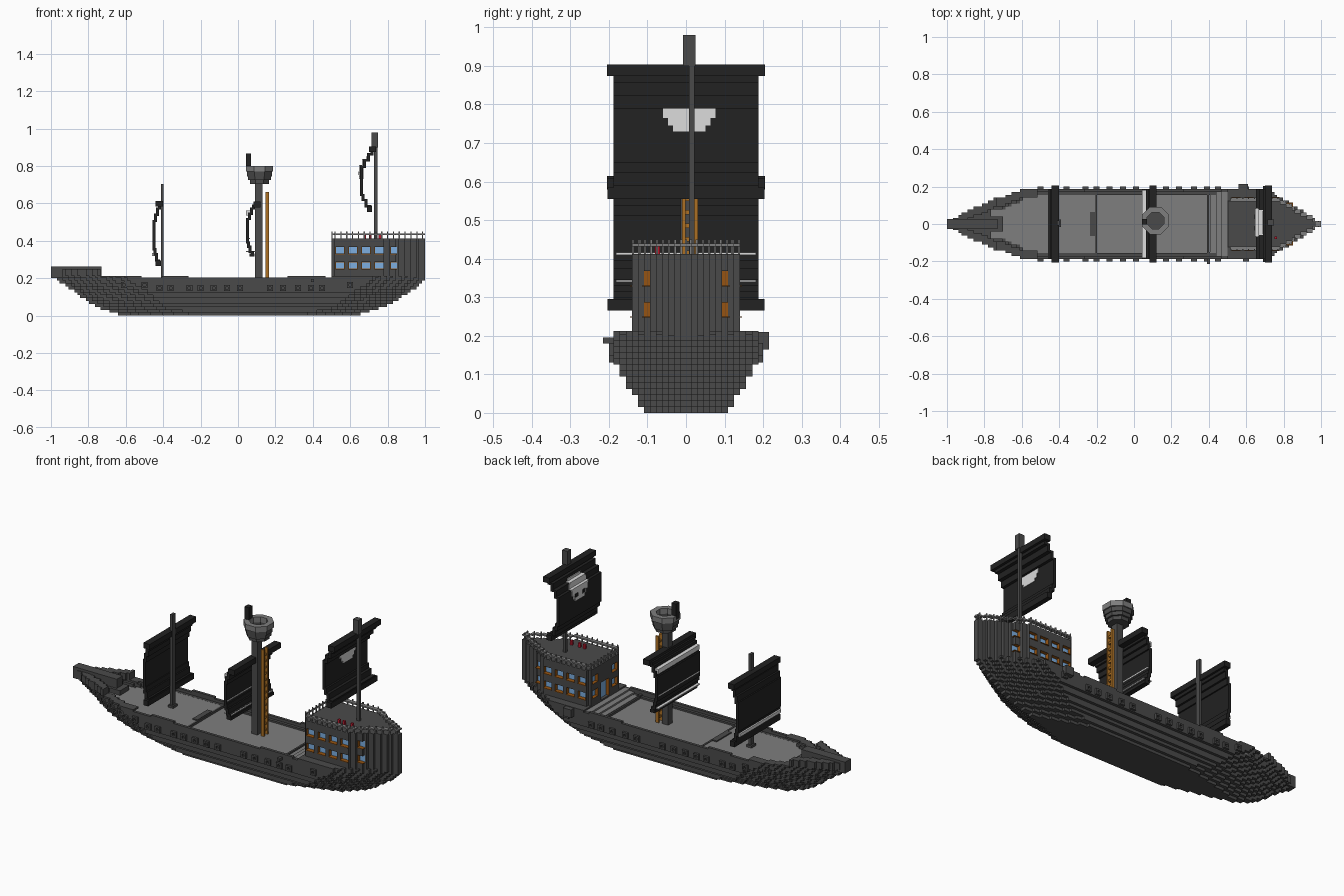
import bpy, bmesh, math

if "Cube" in bpy.data.objects:
    bpy.data.objects.remove(bpy.data.objects["Cube"])

V = 1 / 64  # block size used for all stepping


def srgb(c):
    c /= 255
    return c / 12.92 if c <= 0.04045 else ((c + 0.055) / 1.055) ** 2.4


def mat(name, r, g, b):
    m = bpy.data.materials.new(name)
    m.diffuse_color = (srgb(r), srgb(g), srgb(b), 1)
    m.use_nodes = True
    m.node_tree.nodes["Principled BSDF"].inputs["Base Color"].default_value = m.diffuse_color
    return m


HULL = mat("charcoal", 74, 74, 74)
DECK = mat("deck grey", 126, 126, 126)
SAIL = mat("sail black", 34, 34, 34)
PALE = mat("pale grey", 220, 220, 220)
FRAME = mat("orange brown", 150, 84, 18)
LADDER = mat("ladder wood", 172, 112, 36)
GLASS = mat("window blue", 125, 175, 225)
RED = mat("red", 185, 25, 45)


def finish(name, bm, m):
    me = bpy.data.meshes.new(name)
    bmesh.ops.recalc_face_normals(bm, faces=bm.faces)
    bm.to_mesh(me)
    bm.free()
    me.materials.append(m)
    ob = bpy.data.objects.new(name, me)
    bpy.context.collection.objects.link(ob)
    return ob


def prism(bm, pts, z0, z1):
    lo = [bm.verts.new((x, y, z0)) for x, y in pts]
    hi = [bm.verts.new((x, y, z1)) for x, y in pts]
    bm.faces.new(lo[::-1])
    bm.faces.new(hi)
    n = len(pts)
    for i in range(n):
        j = (i + 1) % n
        bm.faces.new((lo[i], lo[j], hi[j], hi[i]))


def box(bm, x0, x1, y0, y1, z0, z1):
    prism(bm, [(x0, y0), (x1, y0), (x1, y1), (x0, y1)], z0, z1)


def boxes(name, m, items):
    bm = bmesh.new()
    for b in items:
        box(bm, *b)
    return finish(name, bm, m)


def lerp(pts, t):
    for (a, u), (b, w) in zip(pts, pts[1:]):
        if t <= b:
            return u + (w - u) * max(0, t - a) / (b - a)
    return pts[-1][1]


BOW = [(0, -.62), (.03, -.71), (.06, -.78), (.1, -.84), (.14, -.89), (.17, -.935), (.2, -.97), (.22, -1)]
STERN = [(0, .64), (.03, .73), (.06, .82), (.1, .88), (.14, .94), (.17, .97), (.2, 1)]
BEAM = [(0, .1), (.03, .125), (.05, .14), (.07, .155), (.12, .175), (.16, .19)]


def hull_w(x, z):
    a, b, w = lerp(BOW, z), lerp(STERN, z), lerp(BEAM, z)
    s = min(1, max(0, x - a) / .4) ** .8
    e = min(1, max(0, b - x) / .3) ** .9
    return w * min(s, e) if a < x < b else 0


def cabin_w(x, z=0):
    if x < .5:
        return 0
    w = .141 * min(1, max(0, 1 - x) / .24) ** .85
    return min(w, .128) if x < .5 + V else w


def runs(fn, z, xa=-1, xb=1, inset=0):
    """Stepped plan: list of [x0, x1, half width] with equal columns merged."""
    out = []
    for k in range(round(xa / V), round(xb / V)):
        w = fn((k + .5) * V, z)
        if w <= 0:
            continue
        w = max(1, round(w / V)) * V - inset
        if w <= 0:
            continue
        if out and out[-1][2] == w:
            out[-1][1] = (k + 1) * V
        else:
            out.append([k * V, (k + 1) * V, w])
    return out


def slab(bm, rs, z0, z1):
    pts = []
    for x0, x1, w in rs:
        pts += [(x0, w), (x1, w)]
    prism(bm, pts + [(x, -y) for x, y in reversed(pts)], z0, z1)


def ring(bm, rs, z0, z1, t=V):
    for i, (x0, x1, w) in enumerate(rs):
        inner = min(r[2] for r in rs[max(0, i - 1):i + 2]) - t
        if inner <= 0 or w < 2 * V:
            box(bm, x0, x1, -w, w, z0, z1)
        else:
            box(bm, x0, x1, inner, w, z0, z1)
            box(bm, x0, x1, -w, -inner, z0, z1)


# Hull: stacked stepped layers, then bulwarks with solid bow and stern
bm = bmesh.new()
for i in range(11):
    slab(bm, runs(hull_w, (i + .5) * V), i * V, (i + 1) * V)
for i in range(11, 14):
    z0, z1, zm = i * V, min(.213, (i + 1) * V), (i + .5) * V
    slab(bm, runs(hull_w, zm, -1, -.766), z0, z1)
    slab(bm, runs(hull_w, zm, .5, 1), z0, z1)
    for a, b, t in ([(-.766, -.6, 2 * V), (-.6, .5, V)] if i < 13 else
                    [(-.766, -.52, 2 * V), (-.4, -.26, V), (.27, .47, V)]):
        ring(bm, runs(hull_w, zm, a, b), z0, z1, t)
ring(bm, runs(hull_w, .23, -1, -.73), .213, 16 * V, 2 * V)
box(bm, -1, -.73, -.026, .026, .2, .264)
box(bm, -.77, -.7, -.04, .04, .17, .213)
finish("hull", bm, HULL)

# Decks at slightly different heights, steps before the cabin
bm = bmesh.new()
for a, b, z in [(-.766, -.2, .187), (-.2, .4, .178), (.4, .44, .187), (.44, .47, .196), (.47, .5, .205)]:
    slab(bm, runs(hull_w, .18, a, b, V), .165, z)
finish("deck", bm, DECK)
boxes("deck_trim", HULL, [(-.208, -.198, -.17, .17, .17, .19), (-.235, -.205, -.065, .065, .17, .193),
                          (.39, .4, -.17, .17, .17, .19)])

# Gun ports on both sides
ports = [(-.61, .165), (-.5, .165), (.6, .165)] + [(x, .147) for x in (
    -.42, -.36, -.26, -.2, -.13, -.06, .01, .17, .24, .32, .39, .45)]
frames = []
for x, z in ports:
    w = round(hull_w(x, z) / V) * V
    for s in (1, -1):
        ys = sorted((s * (w - .01), s * (w + .012)))
        for e in (-.0115, .0115):
            frames.append((x + e - .0045, x + e + .0045, *ys, z - .016, z + .016))
            frames.append((x - .007, x + .007, *ys, z + e - .0045, z + e + .0045))
boxes("gun_port_frames", HULL, frames)
boxes("side_gun", HULL, [(.39, .405, -.215, -.15, .18, .195), (.56, .61, .17, .215, .165, .21)])

# Stern cabin with brown-lined window recesses and blue panes
bm = bmesh.new()
slab(bm, runs(cabin_w, 0, .5, 1), .2, .412)
cabin = finish("cabin", bm, HULL)
cuts, panes, sills = [], [], []
for x in (.545, .615, .685, .755, .833):
    for z in (.268, .349):
        w = round(cabin_w(x) / V) * V
        hw = .024 if x < .8 else .018
        for s in (1, -1):
            ys = sorted((s * (w - .022), s * (w + .04)))
            cuts.append((x - hw, x + hw, *ys, z - .019, z + .019))
            ys = sorted((s * (w - .03), s * (w - .017)))
            panes.append((x - hw + .002, x + hw - .002, *ys, z - .017, z + .017))
            ys = sorted((s * (w - .02), s * (w + .005)))
            sills.append((x - hw, x + hw, *ys, z - .021, z - .018))
for y in (-.085, .085):
    for z in (.27, .35):
        cuts.append((.46, .522, y - .024, y + .024, z - .022, z + .022))
        panes.append((.517, .53, y - .022, y + .022, z - .02, z + .02))
cuts.append((.46, .522, -.034, .034, .21, .31))
panes.append((.517, .53, -.032, .032, .212, .308))
cutter = boxes("window_cutter", FRAME, cuts)
cutter.hide_render = True
cutter.hide_viewport = False
mod = cabin.modifiers.new("windows", 'BOOLEAN')
mod.operation, mod.solver, mod.object = 'DIFFERENCE', 'EXACT', cutter
mod.material_mode = 'TRANSFER'
bpy.context.view_layer.objects.active = cabin
bpy.ops.object.modifier_apply(modifier=mod.name)
bpy.data.objects.remove(cutter)
boxes("cabin_windows", GLASS, panes)
boxes("window_sills", FRAME, sills)

# Roof rail and flowers
bm = bmesh.new()
ring(bm, runs(cabin_w, 0, .5, 1), .432, .44, .006)
box(bm, .5, .506, -.125, .125, .432, .44)
for k in range(33, 64, 2):
    x = k * V
    w = max(1, round(cabin_w(x + V / 2) / V)) * V
    for y in (w - .006, -w):
        box(bm, x, x + .006, y, y + .006, .41, .45)
for j in range(-4, 5):
    box(bm, .5, .506, j * .03 - .003, j * .03 + .003, .41, .45)
finish("cabin_rail", bm, DECK)
boxes("roof_flowers", RED, [(x, x + .014, -.08, -.068, .41, .436) for x in (.67, .7, .75)])

# Square sails: stepped bulging strips between two yards
SHAPE = [(0, .09, .25), (.09, .19, .6), (.19, .27, .85), (.27, .72, 1), (.72, .82, .75), (.82, .92, .4), (.92, 1, .1)]


def sail(name, x, z0, z1, depth, low=.203, shift=0):
    h, bm, prev = z1 - z0, bmesh.new(), None
    for a, b, d in SHAPE:
        c = x - d * depth
        box(bm, c - .008, c + .008, -.188, .188, z0 + a * h, z0 + b * h)
        if prev is not None:  # shelf joining neighbouring strips
            z = z0 + a * h
            box(bm, min(c, prev) - .008, max(c, prev) + .008, -.188, .188, z - .006, z + .006)
        prev = c
    finish(name, bm, SAIL)
    c = x - depth * .3
    boxes(name + "_yards", SAIL, [(x - .022 + shift, x + .016 + shift, -.205, .205, z1 - .016, z1 + .014),
                                  (c - .014, c + .014, -low, low, z0, z0 + (.03 if low > .2 else .016))])


sail("fore_sail", -.418, .265, .6, .03)
sail("main_sail", .085, .315, .595, .033, .188, .02)
sail("rear_sail", .722, .555, .89, .062)
boxes("sail_stripes", PALE, [(.043, .078, -.182, .182, .55, .562), (.043, .066, -.182, .182, .535, .55),
                             (.042, .09, -.182, .182, .339, .345), (.043, .064, -.182, .182, .41, .416),
                             (-.46, -.436, -.182, .182, .318, .336)])

# Pale patch on the rear sail, both faces, folding over the upper shelves
rows = [(.765, .795, .068), (.745, .765, .055), (.73, .745, .042)]
boxes("sail_emblem", PALE, [(a, b, .008 - w, .008 + w, z0, z1) for z0, z1, w in rows
                            for a, b in ((.648, .653), (.666, .671))] +
      [(.648, .669, -.068, .084, .795, .805), (.664, .669, -.068, .084, .805, .83),
       (.664, .69, -.06, .076, .83, .838), (.685, .69, -.05, .066, .838, .852)])
boxes("emblem_gaps", SAIL, [(.645, .649, y - .012, y + .012, .752, .772) for y in (-.024, .04)])

# Masts
boxes("fore_mast", HULL, [(-.413, -.399, -.008, .018, .17, .705), (-.422, -.39, -.015, .025, .17, .2)])
boxes("main_mast", HULL, [(.092, .13, -.014, .026, .17, .72)])
boxes("rear_mast", HULL, [(.727, .745, .008, .022, .4, .9), (.715, .748, -.008, .024, .9, .98)])


# Crow's nest: stepped eight-sided cup
def octagon(r, cx=.115, cy=.018):
    return [(cx + r * math.cos(math.pi * (k + .5) / 4), cy + r * math.sin(math.pi * (k + .5) / 4)) for k in range(8)]


def cup(name, m, z0, z1, r):
    bm, o, n = bmesh.new(), octagon(r), octagon(.048)
    for k in range(8):
        j = (k + 1) % 8
        prism(bm, [o[k], o[j], n[j], n[k]], z0, z1)
    finish(name, bm, m)


bm = bmesh.new()
prism(bm, octagon(.055), .705, .725)
prism(bm, octagon(.066), .725, .745)
finish("nest_base", bm, HULL)
cup("nest_wall", HULL, .745, .77, .072)
cup("nest_rim", DECK, .77, .8, .079)
boxes("nest_post", SAIL, [(.042, .07, -.004, .028, .78, .868)])

# Ladder behind the main mast
boxes("ladder", LADDER, [(.148, .166, y, y + .009, .17, .66) for y in (-.01, .022)] +
      [(.152, .162, -.005, .027, .2 + k * .035, .211 + k * .035) for k in range(13)])
